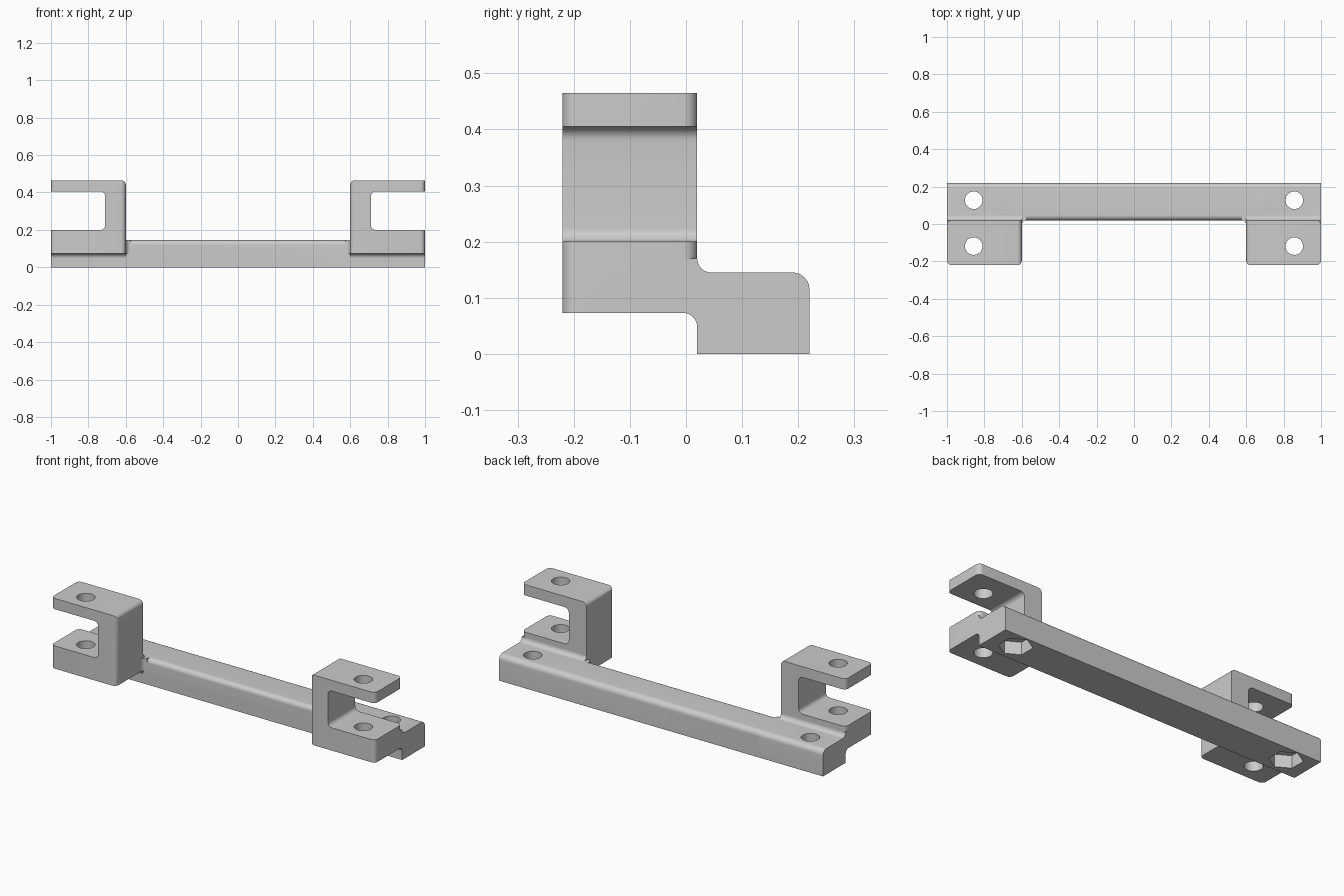
import bpy, bmesh, math

if "Cube" in bpy.data.objects:
    bpy.data.objects.remove(bpy.data.objects["Cube"])

R = 0.025
grey = bpy.data.materials.new("plain grey")
grey.diffuse_color = (0.6, 0.6, 0.6, 1)
grey.use_nodes = True
grey.node_tree.nodes["Principled BSDF"].inputs["Base Color"].default_value = grey.diffuse_color


def arc(cx, cy, r, a0, a1, n=8):
    """Points along a circular arc, angles in degrees."""
    return [(cx + r * math.cos(math.radians(a0 + (a1 - a0) * i / n)),
             cy + r * math.sin(math.radians(a0 + (a1 - a0) * i / n))) for i in range(n + 1)]


def prism(name, pts, axis, lo, hi):
    """Extrude a 2D outline along an axis: x uses (y,z), y uses (x,z), z uses (x,y)."""
    place = {"x": lambda p, t: (t, p[0], p[1]),
             "y": lambda p, t: (p[0], t, p[1]),
             "z": lambda p, t: (p[0], p[1], t)}[axis]
    bm = bmesh.new()
    face = bm.faces.new([bm.verts.new(place(p, lo)) for p in pts])
    ext = bmesh.ops.extrude_face_region(bm, geom=[face])
    d = place((0, 0), hi - lo)
    bmesh.ops.translate(bm, vec=d, verts=[v for v in ext["geom"] if isinstance(v, bmesh.types.BMVert)])
    bmesh.ops.recalc_face_normals(bm, faces=bm.faces)
    me = bpy.data.meshes.new(name)
    bm.to_mesh(me)
    bm.free()
    me.materials.append(grey)
    ob = bpy.data.objects.new(name, me)
    bpy.context.collection.objects.link(ob)
    return ob


def combine(target, tool, op):
    """Apply a boolean and discard the tool."""
    mod = target.modifiers.new(op, "BOOLEAN")
    mod.operation, mod.object, mod.solver = op, tool, "EXACT"
    bpy.context.view_layer.objects.active = target
    bpy.ops.object.modifier_apply(modifier=mod.name)
    bpy.data.objects.remove(tool)


# Long bar, top edges rounded
back_round = arc(0.19, 0.115, 0.03, 0, 90)
bar = prism("mounting_bar", [(0.02, 0), (0.22, 0)] + back_round + arc(0.02 + R, 0.145 - R, R, 90, 180),
            "x", -0.61, 0.61)


def end_fitting(s):
    # Bar end with neck and concave fillets towards the clevis
    def span(a, b):
        return sorted((s * a, s * b))
    neck = [(0.02, 0), (0.22, 0)] + back_round + arc(0.02 + R, 0.145 + R, R, 270, 180) \
        + [(-0.06, 0.17), (-0.06, 0.073)] + arc(0.02 - R, 0.073 - R, R, 90, 0)
    fitting = prism("end_fitting", neck, "x", *span(0.6, 1))
    # C-shaped clevis, outline in side profile trimmed by its rounded plan
    c = [(1, 0.073), (1, 0.2)] + arc(0.71 + R, 0.2 + R, R, 270, 180) \
        + arc(0.71 + R, 0.405 - R, R, 180, 90) + [(1, 0.405), (1, 0.465)] \
        + arc(0.6 + R, 0.465 - R, R, 90, 180) + [(0.6, 0.073)]
    clevis = prism("clevis", [(s * x, z) for x, z in c], "y", -0.22, 0.02)
    plan = [(0.6, 0.02)] + arc(0.6 + R, -0.22 + R, R, 180, 270) \
        + arc(1 - R, -0.22 + R, R, 270, 360) + arc(1 - R, 0.02 - R, R, 0, 90)
    combine(clevis, prism("plan", [(s * x, y) for x, y in plan], "z", 0, 0.6), "INTERSECT")
    combine(fitting, clevis, "UNION")
    # Vertical fillet in the inner corner
    web = [(0.62, 0.02 - R)] + arc(0.6 - R, 0.02 - R, R, 0, 90) + [(0.6 - R, 0.06), (0.62, 0.06)]
    combine(fitting, prism("web", [(s * x, y) for x, y in web], "z", 0.073, 0.145), "UNION")
    combine(bar, fitting, "UNION")
    # Bolt holes and hexagonal nut pocket
    for y in (0.127, -0.118):
        combine(bar, prism("hole", arc(s * 0.857, y, 0.047, 0, 348.75, 31), "z", -0.1, 0.6), "DIFFERENCE")
    combine(bar, prism("nut_pocket", arc(s * 0.857, 0.127, 0.085, 30, 330, 5), "z", -0.1, 0.07), "DIFFERENCE")


for side in (1, -1):
    end_fitting(side)

bpy.ops.object.select_all(action="DESELECT")
bar.select_set(True)
bpy.context.view_layer.objects.active = bar
bpy.ops.object.shade_smooth_by_angle(angle=math.radians(30))
